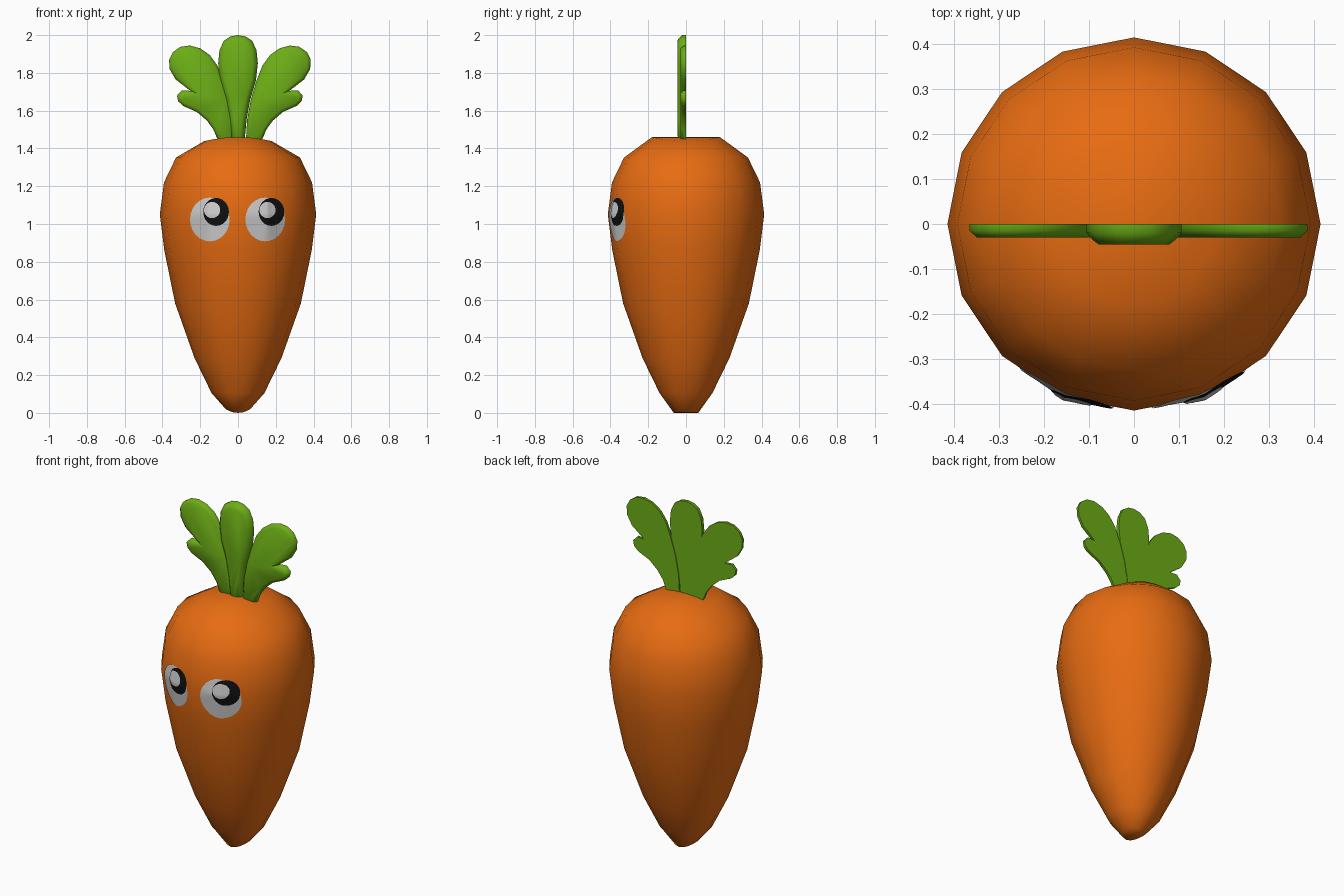
import bpy, bmesh, math
from mathutils import Vector
from mathutils.bvhtree import BVHTree

if "Cube" in bpy.data.objects:
    bpy.data.objects.remove(bpy.data.objects["Cube"])


def material(name, rgb):
    m = bpy.data.materials.new(name)
    m.diffuse_color = (*rgb, 1)
    m.use_nodes = True
    m.node_tree.nodes["Principled BSDF"].inputs["Base Color"].default_value = m.diffuse_color
    return m


ORANGE = material("carrot orange", (0.80, 0.15, 0.006))
GREEN = material("leaf green", (0.15, 0.42, 0.008))
WHITE = material("eye white", (0.62, 0.62, 0.62))
BLACK = material("pupil black", (0.005, 0.005, 0.005))


def finish(bm, name, mat, angle=180, fix=True):
    if fix:
        bmesh.ops.recalc_face_normals(bm, faces=bm.faces)
    me = bpy.data.meshes.new(name)
    bm.to_mesh(me)
    me.materials.append(mat)
    for p in me.polygons:
        p.use_smooth = True
    if angle < 180:
        me.set_sharp_from_angle(angle=math.radians(angle))
    ob = bpy.data.objects.new(name, me)
    bpy.context.collection.objects.link(ob)
    return ob


# Root body: 16-sided lathe, both caps arched across x
SIDES = 16
PROFILE = [(0.065, 0.0), (0.14, 0.105), (0.23, 0.29), (0.333, 0.58), (0.39, 0.86),
           (0.414, 1.05), (0.392, 1.22), (0.328, 1.352), (0.18, 1.46)]
bm = bmesh.new()
rings = []
for k, (r, z) in enumerate(PROFILE):
    arch = 0.02 if k == 0 else -0.022 if k == len(PROFILE) - 1 else 0
    ring = []
    for i in range(SIDES):
        a = 2 * math.pi * i / SIDES
        ring.append(bm.verts.new((r * math.cos(a), r * math.sin(a),
                                  z + arch * math.cos(a) ** 2)))
    rings.append(ring)
for lo, hi in zip(rings, rings[1:]):
    for i in range(SIDES):
        j = (i + 1) % SIDES
        bm.faces.new((lo[i], lo[j], hi[j], hi[i]))
for ring in (rings[0], rings[-1]):
    for i in range(SIDES // 2):
        loop = [i, i + 1, SIDES - i - 1, (SIDES - i) % SIDES]
        bm.faces.new([ring[n] for n in dict.fromkeys(loop)])
bmesh.ops.recalc_face_normals(bm, faces=bm.faces)
surface = BVHTree.FromBMesh(bm)
finish(bm, "carrot_body", ORANGE)


# Eyes: thin discs laid on the front of the body
def decal(name, mat, cx, cz, rx, rz, lift, segs=24, steps=6):
    bm = bmesh.new()

    def put(x, z):
        hit, normal, _, _ = surface.ray_cast(Vector((x, -2, z)), Vector((0, 1, 0)))
        return bm.verts.new(hit + Vector((0, -lift, 0)))

    centre = put(cx, cz)
    prev = None
    for s in range(1, steps + 1):
        t = s / steps
        ring = [put(cx + rx * t * math.cos(2 * math.pi * i / segs),
                    cz + rz * t * math.sin(2 * math.pi * i / segs)) for i in range(segs)]
        for i in range(segs):
            j = (i + 1) % segs
            if prev:
                bm.faces.new((prev[i], ring[i], ring[j], prev[j]))
            else:
                bm.faces.new((centre, ring[i], ring[j]))
        prev = ring
    finish(bm, name, mat, fix=False)


for side, x in (("left", -0.149), ("right", 0.144)):
    decal(side + "_eye", WHITE, x, 1.024, 0.105, 0.116, 0.004)
    decal(side + "_pupil", BLACK, x + 0.033, 1.064, 0.068, 0.074, 0.0065)
    decal(side + "_eye_glint", WHITE, x + 0.012, 1.074, 0.043, 0.043, 0.009)


# Leaves: flat-backed plates with a domed front, outline given in x, z
def leaf(name, outline, edge, domes):
    bm = bmesh.new()
    back = [bm.verts.new((x, 0, z)) for x, z in outline]
    front = [bm.verts.new((x, -edge, z)) for x, z in outline]
    n = len(outline)
    for i in range(n):
        j = (i + 1) % n
        bm.faces.new((back[i], back[j], front[j], front[i]))
    bm.faces.new(back[::-1])
    top = bm.faces.new(front)
    bmesh.ops.recalc_face_normals(bm, faces=bm.faces)
    for inset, y in domes:
        bm.normal_update()
        bmesh.ops.inset_region(bm, faces=[top], thickness=inset, use_boundary=True,
                               use_even_offset=True)
        for v in top.verts:
            v.co.y = -y
    finish(bm, name, GREEN, 50)


half = [(0.035, 1.44), (0.045, 1.55), (0.065, 1.66), (0.095, 1.76), (0.105, 1.85),
        (0.098, 1.92), (0.075, 1.97), (0.04, 1.993)]
middle = half + [(0.0, 2.0)] + [(-x, z) for x, z in reversed(half)]
leaf("middle_leaf", middle, 0.02, [(0.014, 0.036), (0.012, 0.045)])

side_outline = [(0.125, 1.44), (0.15, 1.50), (0.185, 1.548), (0.238, 1.593), (0.31, 1.625),
                (0.337, 1.65), (0.343, 1.68), (0.317, 1.708), (0.272, 1.705),
                (0.35, 1.765), (0.382, 1.82), (0.385, 1.87), (0.365, 1.91),
                (0.325, 1.938), (0.275, 1.945), (0.22, 1.93), (0.17, 1.895),
                (0.13, 1.84), (0.098, 1.76), (0.068, 1.66), (0.048, 1.55), (0.042, 1.44)]
leaf("right_leaf", side_outline, 0.015, [(0.016, 0.03)])
leaf("left_leaf", [(0.02 - x, z) for x, z in side_outline], 0.015, [(0.016, 0.03)])
